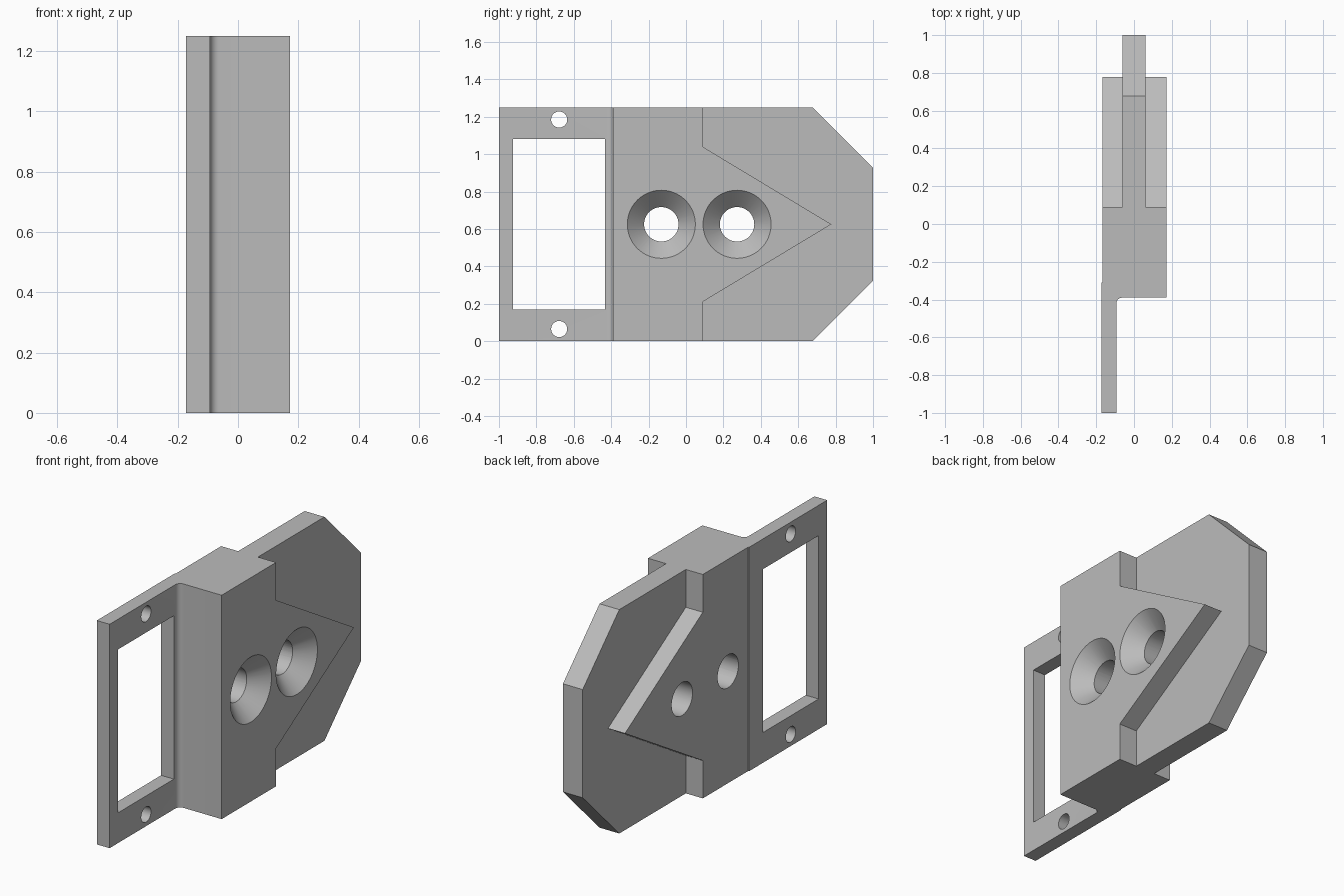
import bpy, bmesh, math
from mathutils import Matrix, Vector

cube = bpy.data.objects.get("Cube")
if cube:
    bpy.data.objects.remove(cube, do_unlink=True)

HEIGHT = 1.25
MID = HEIGHT / 2
BACK, FACE = -0.167, 0.172          # block faces along x
PLATE_BACK, PLATE_FACE = -0.172, -0.093

grey = bpy.data.materials.new("plain grey")
grey.use_nodes = True
grey.diffuse_color = (0.5, 0.5, 0.5, 1)
grey.node_tree.nodes["Principled BSDF"].inputs["Base Color"].default_value = (0.5, 0.5, 0.5, 1)


def make(name, bm):
    bmesh.ops.recalc_face_normals(bm, faces=bm.faces[:])
    mesh = bpy.data.meshes.new(name)
    bm.to_mesh(mesh)
    bm.free()
    mesh.materials.append(grey)
    ob = bpy.data.objects.new(name, mesh)
    bpy.context.collection.objects.link(ob)
    return ob


def prism(name, points, offset):
    """Extrude a closed outline along the offset vector."""
    bm = bmesh.new()
    face = bm.faces.new([bm.verts.new(p) for p in points])
    side = bmesh.ops.extrude_face_region(bm, geom=[face])["geom"]
    moved = [v for v in side if isinstance(v, bmesh.types.BMVert)]
    bmesh.ops.translate(bm, verts=moved, vec=Vector(offset))
    return make(name, bm)


def side_prism(name, outline, x0, x1):
    return prism(name, [(x0, y, z) for y, z in outline], (x1 - x0, 0, 0))


def cone_x(name, y, z, x0, x1, r0, r1):
    """Round cutter along x, radius r0 at x0 and r1 at x1."""
    bm = bmesh.new()
    place = Matrix.Translation(((x0 + x1) / 2, y, z)) @ Matrix.Rotation(math.pi / 2, 4, 'Y')
    bmesh.ops.create_cone(bm, cap_ends=True, segments=64, radius1=r0, radius2=r1,
                          depth=x1 - x0, matrix=place)
    return make(name, bm)


def combine(target, tool, operation):
    mod = target.modifiers.new(operation.lower(), 'BOOLEAN')
    mod.operation, mod.solver, mod.object = operation, 'EXACT', tool
    bpy.context.view_layer.objects.active = target
    bpy.ops.object.modifier_apply(modifier=mod.name)
    bpy.data.objects.remove(tool, do_unlink=True)


# Mounting plate and block, one plan outline with a filleted inner corner
R, FRONT = 0.03, -0.39
fillet = [(PLATE_FACE + R - R * math.cos(a), FRONT - R + R * math.sin(a))
          for a in (i * math.pi / 16 for i in range(9))]
plan = [(PLATE_BACK, -1), (PLATE_FACE, -1)] + fillet + [
    (FACE, FRONT), (FACE, 0.09), (BACK, 0.09), (BACK, -0.31), (PLATE_BACK, -0.31)]
body = prism("mounting_bracket", [(x, y, 0) for x, y in plan], (0, 0, HEIGHT))

# Pointed wedge behind the block
wedge = [(0.04, MID + 0.414), (0.09, MID + 0.414), (0.777, MID),
         (0.09, MID - 0.414), (0.04, MID - 0.414)]
combine(body, side_prism("wedge", wedge, BACK, FACE), 'UNION')

# Thin central fin with clipped corners
fin = [(0.04, 0), (0.677, 0), (1, 0.323), (1, HEIGHT - 0.323), (0.677, HEIGHT), (0.04, HEIGHT)]
combine(body, side_prism("fin", fin, -0.062, 0.06), 'UNION')

# Rectangular window and its two screw holes
window = [(-0.924, MID - 0.456), (-0.433, MID - 0.456),
          (-0.433, MID + 0.456), (-0.924, MID + 0.456)]
combine(body, side_prism("window_cutter", window, -0.3, 0), 'DIFFERENCE')
for side in (-1, 1):
    combine(body, cone_x("screw_cutter", -0.678, MID + side * 0.56, -0.3, 0, 0.043, 0.043), 'DIFFERENCE')

# Countersunk bolt holes
for y in (-0.132, 0.273):
    combine(body, cone_x("bolt_cutter", y, MID, -0.3, 0.3, 0.092, 0.092), 'DIFFERENCE')
    combine(body, cone_x("sink_cutter", y, MID, FACE - 0.1, FACE + 0.02, 0.082, 0.202), 'DIFFERENCE')

# Smooth the round surfaces, keep edges sharp
bpy.ops.object.select_all(action='DESELECT')
body.select_set(True)
bpy.context.view_layer.objects.active = body
bpy.ops.object.shade_smooth_by_angle(angle=math.radians(25))
